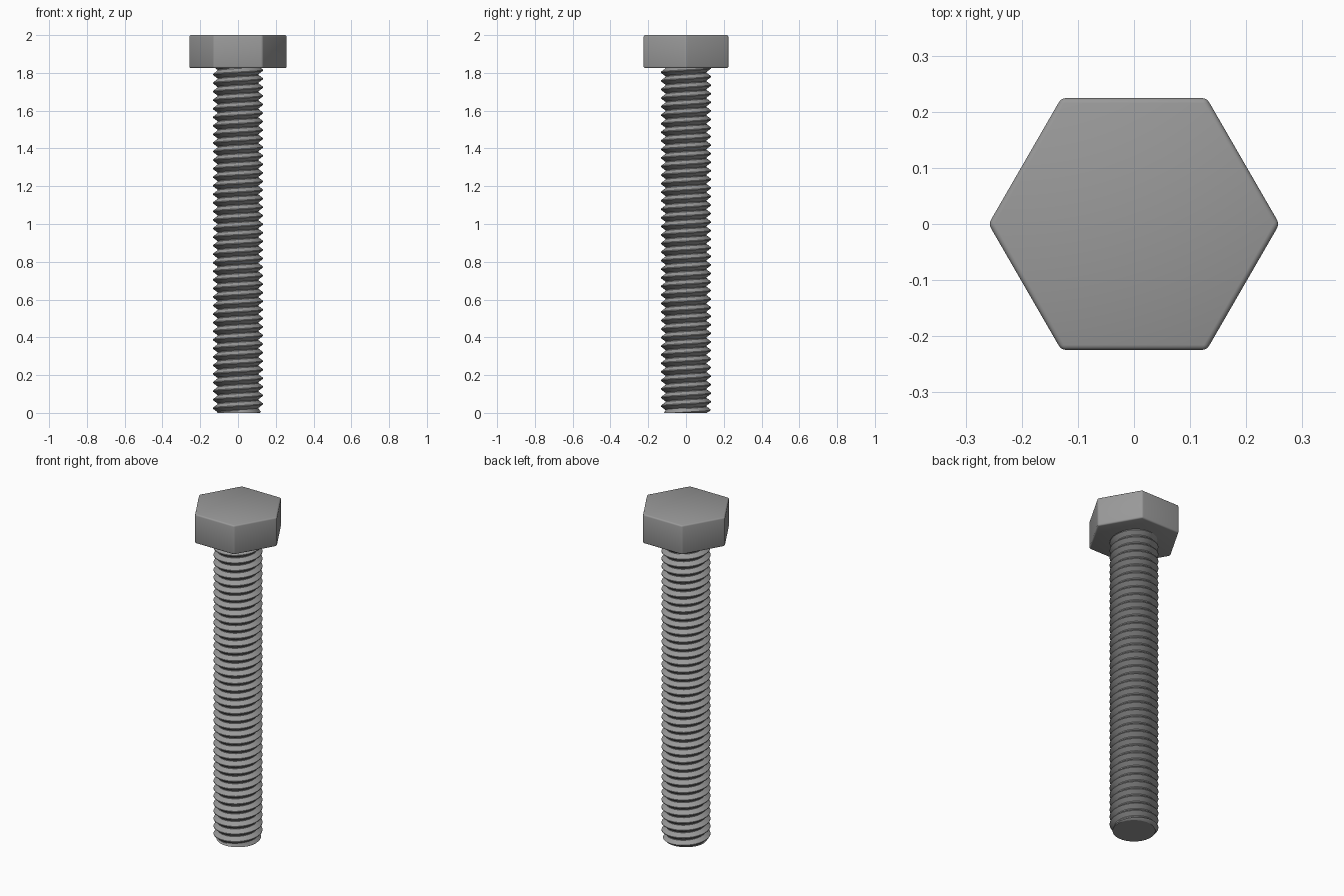
import bpy, bmesh, math

if "Cube" in bpy.data.objects:
    bpy.data.objects.remove(bpy.data.objects["Cube"])

HEAD_Z, TOP_Z = 1.825, 2.0
FLAT = 0.2245                      # half the width across the flats
CREST, ROOT, TIP = 0.133, 0.109, 0.117
PITCH, SIDES = 0.0453, 36

steel = bpy.data.materials.new("steel_grey")
steel.diffuse_color = (0.32, 0.32, 0.32, 1)
steel.use_nodes = True
steel.node_tree.nodes["Principled BSDF"].inputs["Base Color"].default_value = steel.diffuse_color


def add_object(name, bm):
    mesh = bpy.data.meshes.new(name)
    bmesh.ops.recalc_face_normals(bm, faces=bm.faces[:])
    bm.to_mesh(mesh)
    bm.free()
    mesh.materials.append(steel)
    obj = bpy.data.objects.new(name, mesh)
    bpy.context.collection.objects.link(obj)
    bpy.ops.object.select_all(action='DESELECT')
    obj.select_set(True)
    bpy.context.view_layer.objects.active = obj
    return obj


# Hexagonal head with softly rounded edges
bm = bmesh.new()
ring = [bm.verts.new((FLAT / math.cos(math.pi / 6) * math.cos(i * math.pi / 3),
                      FLAT / math.cos(math.pi / 6) * math.sin(i * math.pi / 3), HEAD_Z))
        for i in range(6)]
base = bm.faces.new(ring)
side = bmesh.ops.extrude_face_region(bm, geom=[base], use_keep_orig=True)
bmesh.ops.translate(bm, vec=(0, 0, TOP_Z - HEAD_Z),
                    verts=[v for v in side["geom"] if isinstance(v, bmesh.types.BMVert)])
bmesh.ops.recalc_face_normals(bm, faces=bm.faces[:])
bmesh.ops.bevel(bm, geom=bm.edges[:], offset=0.009, segments=3, profile=0.5, affect='EDGES')
add_object("hex_head", bm)
bpy.ops.object.shade_smooth_by_angle(angle=math.radians(35))

# Right-handed thread: (fraction of pitch, radius) swept along a helix
PROFILE = [(0.0, ROOT), (0.1, ROOT), (0.5, CREST), (0.6, CREST)]
SHAFT_TOP = HEAD_Z + 0.02          # runs slightly into the head
turns = int(SHAFT_TOP / PITCH) + 3

bm = bmesh.new()
columns = []
for i in range(SIDES + 1):
    a = 2 * math.pi * i / SIDES
    col = []
    for t in range(-1, turns):
        for frac, r in PROFILE:
            z = (t + frac + i / SIDES - 0.5) * PITCH
            z = min(max(z, 0.0), SHAFT_TOP)
            r = min(r, TIP + z)    # chamfered tip
            col.append(bm.verts.new((r * math.cos(a), r * math.sin(a), z)))
    columns.append(col)
for c0, c1 in zip(columns, columns[1:]):
    for j in range(len(c0) - 1):
        quad = (c0[j], c1[j], c1[j + 1], c0[j + 1])
        # skip strips squashed flat at either end
        if len({round(v.co.z, 6) for v in quad}) > 1:
            bm.faces.new(quad)
bmesh.ops.delete(bm, geom=[v for v in bm.verts if not v.link_faces], context='VERTS')
bmesh.ops.remove_doubles(bm, verts=bm.verts[:], dist=1e-5)
bmesh.ops.dissolve_degenerate(bm, edges=bm.edges[:], dist=1e-5)
add_object("threaded_shaft", bm)
bpy.ops.object.shade_smooth_by_angle(angle=math.radians(30))

# Flat end of the shaft
bm = bmesh.new()
bmesh.ops.create_circle(bm, cap_ends=True, segments=SIDES, radius=TIP)
bmesh.ops.reverse_faces(bm, faces=bm.faces[:])
end = add_object("shaft_end", bm)
if end.data.polygons[0].normal.z > 0:
    end.data.flip_normals()
